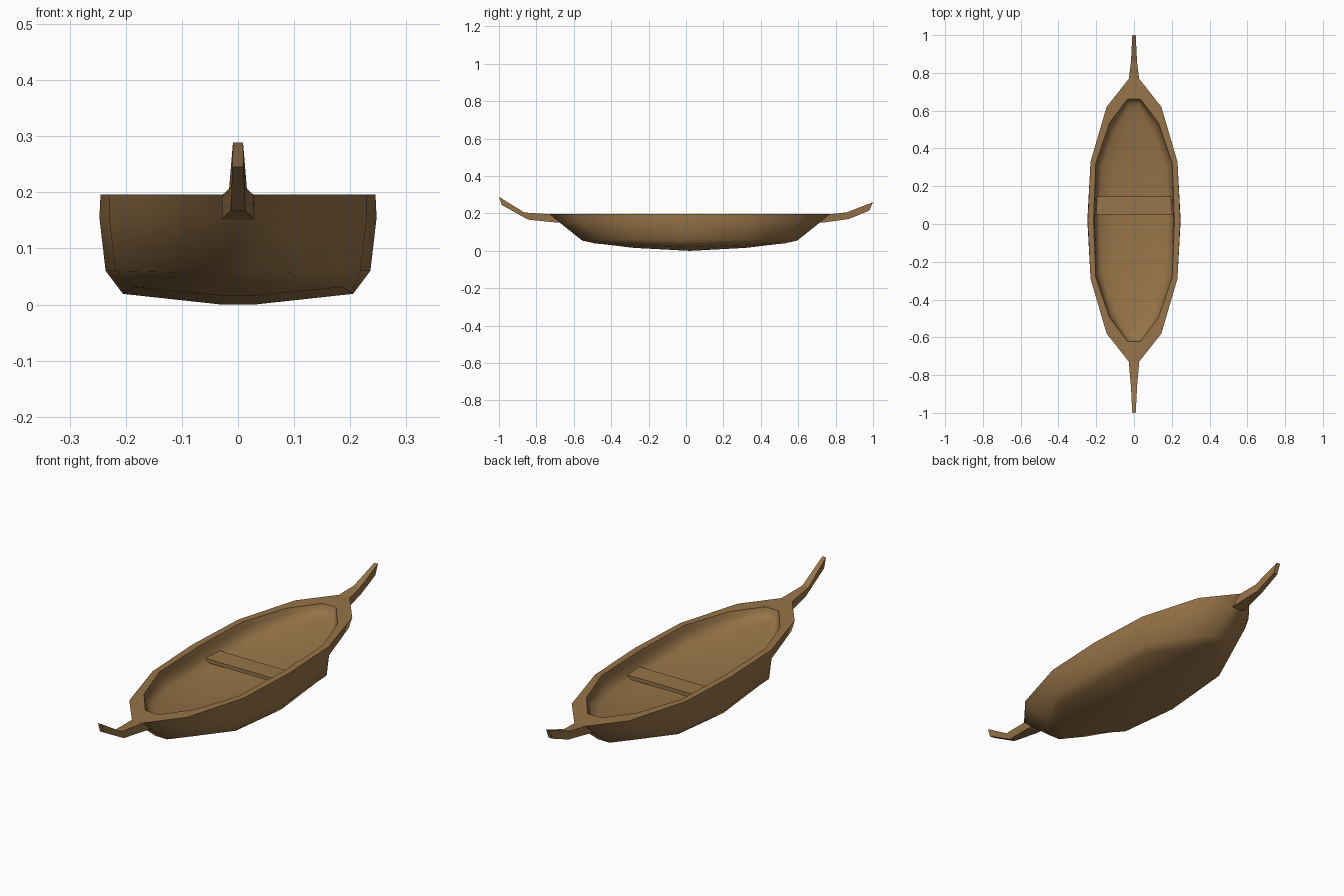
import bpy
import bmesh
import math

cube = bpy.data.objects.get("Cube")
if cube:
    bpy.data.objects.remove(cube, do_unlink=True)

wood = bpy.data.materials.new("warm brown wood")
wood.use_nodes = True
colour = (0.31, 0.175, 0.065, 1)
wood.diffuse_color = colour
wood.node_tree.nodes["Principled BSDF"].inputs["Base Color"].default_value = colour

MID = 0.02  # hull centre along y


def finish(name, bm, angle=None):
    """Turn a bmesh into a named wooden object."""
    bmesh.ops.recalc_face_normals(bm, faces=bm.faces)
    mesh = bpy.data.meshes.new(name)
    bm.to_mesh(mesh)
    bm.free()
    mesh.materials.append(wood)
    obj = bpy.data.objects.new(name, mesh)
    bpy.context.collection.objects.link(obj)
    if angle:
        bpy.ops.object.select_all(action="DESELECT")
        obj.select_set(True)
        bpy.context.view_layer.objects.active = obj
        bpy.ops.object.shade_smooth_by_angle(angle=math.radians(angle))


def ring(bm, widths, lengths, heights):
    """Closed outline from one quarter, end to middle, mirrored both ways."""
    if not isinstance(heights, tuple):
        heights = (heights,) * len(widths)
    quarter = list(zip(widths, lengths, heights))
    side = quarter + [(x, -y, z) for x, y, z in reversed(quarter[:-1])]
    loop = side + [(-x, y, z) for x, y, z in reversed(side)]
    return [bm.verts.new((x, y + MID, z)) for x, y, z in loop]


def bridge(bm, a, b):
    for i in range(len(a)):
        j = (i + 1) % len(a)
        bm.faces.new((a[i], a[j], b[j], b[i]))


def cap(bm, loop):
    """Close a symmetric outline with strips across the boat."""
    n = len(loop)
    for i in range(n // 2 - 1):
        bm.faces.new((loop[i], loop[i + 1], loop[n - 2 - i], loop[n - 1 - i]))


# Hull: outer skin from keel to rim, then over the lip to a shallow floor
bm = bmesh.new()
sections = [
    ((.025, .03, .03, .03), (.51, .44, .30, 0), (.040, .033, .016, 0)),
    ((.030, .08, .185, .205), (.52, .44, .30, 0), (.043, .040, .031, .019)),
    ((.030, .108, .218, .236), (.575, .485, .31, 0), (.055, .057, .06, .06)),
    ((.030, .142, .230, .247), (.70, .58, .31, 0), .155),
    ((.028, .145, .230, .245), (.748, .60, .31, 0), .196),
    ((.034, .130, .203, .214), (.642, .515, .30, 0), .196),
    ((.032, .125, .198, .208), (.632, .507, .298, 0), .172),
    ((.030, .120, .193, .204), (.62, .495, .293, 0), (.163, .155, .142, .135)),
    ((.027, .105, .172, .183), (.59, .465, .28, 0), (.155, .142, .122, .113)),
    ((.024, .07, .11, .12), (.50, .40, .26, 0), (.141, .128, .111, .104)),
    ((.020, .03, .03, .03), (.47, .38, .25, 0), (.137, .123, .107, .10)),
]
rings = [ring(bm, *s) for s in sections]
for lower, upper in zip(rings, rings[1:]):
    bridge(bm, lower, upper)
cap(bm, rings[0])
cap(bm, rings[-1])
finish("hull", bm, 45)


# Stems: tapered bars, each row is y, z, half width for top then bottom
def stem(name, stations):
    bm = bmesh.new()
    loops = []
    for ty, tz, tw, by, bz, bw in stations:
        corners = ((-tw, ty, tz), (tw, ty, tz), (bw, by, bz), (-bw, by, bz))
        loops.append([bm.verts.new(c) for c in corners])
    for a, b in zip(loops, loops[1:]):
        bridge(bm, a, b)
    bm.faces.new(loops[0])
    bm.faces.new(loops[-1])
    finish(name, bm)


stem("front_stem", [
    (-.70, .195, .028, -.67, .151, .029),
    (-.735, .196, .027, -.70, .152, .029),
    (-.865, .205, .016, -.845, .167, .013),
    (-1, .289, .009, -.985, .245, .010),
])
stem("back_stem", [
    (.74, .195, .028, .71, .151, .029),
    (.772, .196, .027, .74, .152, .029),
    (.86, .206, .016, .87, .170, .013),
    (1, .26, .009, .98, .215, .010),
])

# Seat: plank across the middle
bm = bmesh.new()
bmesh.ops.create_cube(bm, size=1)
bmesh.ops.scale(bm, vec=(.41, .095, .017), verts=bm.verts)
bmesh.ops.translate(bm, vec=(0, .098, .125), verts=bm.verts)
finish("seat", bm)
